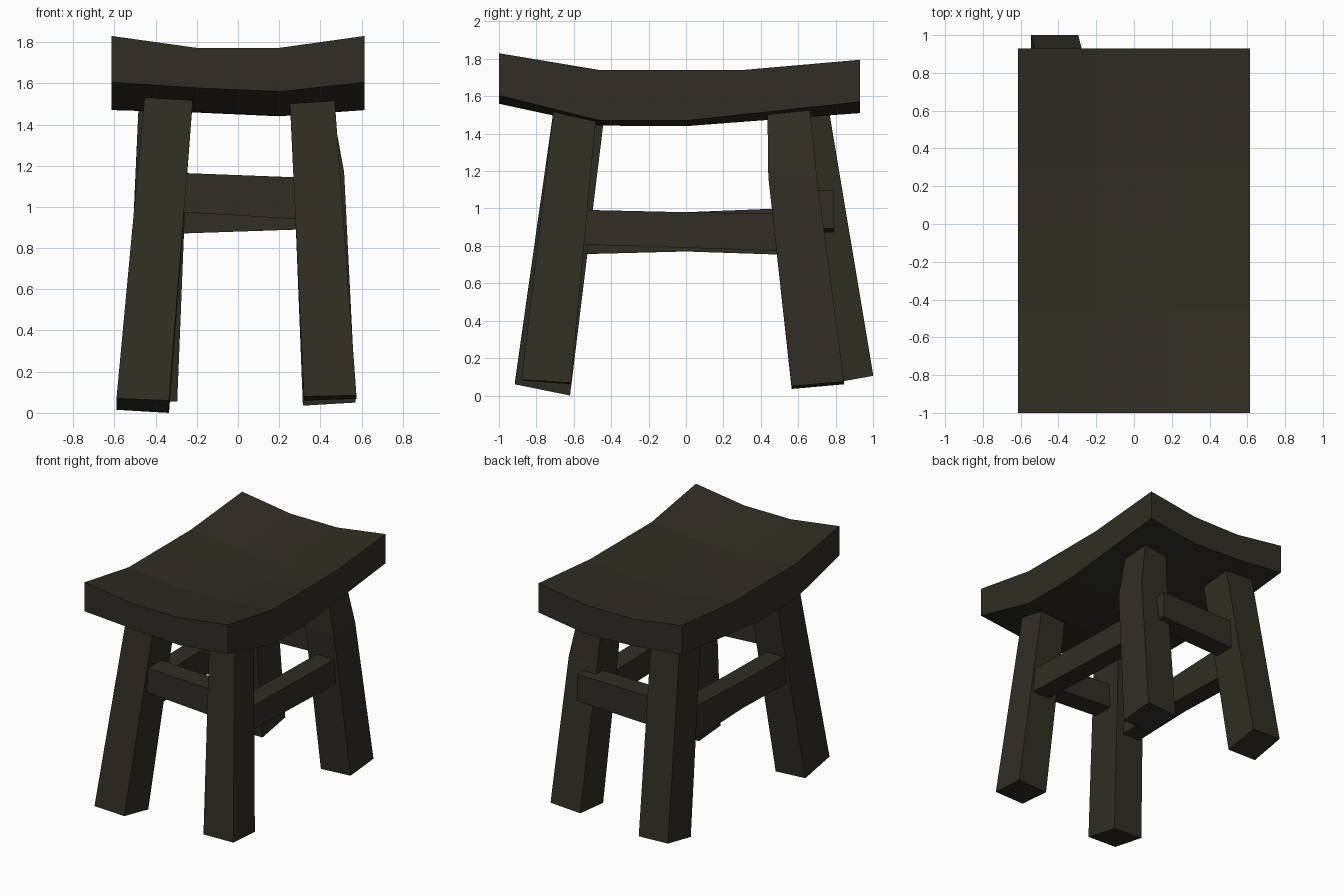
import bpy, bmesh

if "Cube" in bpy.data.objects:
    bpy.data.objects.remove(bpy.data.objects["Cube"])

# One dark stained-wood colour for everything
wood = bpy.data.materials.new("dark wood")
wood.diffuse_color = (0.029, 0.027, 0.017, 1)
wood.use_nodes = True
wood.node_tree.nodes["Principled BSDF"].inputs["Base Color"].default_value = wood.diffuse_color


def finish(name, bm):
    bmesh.ops.recalc_face_normals(bm, faces=bm.faces)
    me = bpy.data.meshes.new(name)
    bm.to_mesh(me)
    bm.free()
    me.materials.append(wood)
    ob = bpy.data.objects.new(name, me)
    bpy.context.collection.objects.link(ob)
    return ob


def loft(name, rings):
    """Skin a closed bar through a list of four-cornered rings."""
    bm = bmesh.new()
    loops = [[bm.verts.new(p) for p in ring] for ring in rings]
    for a, b in zip(loops, loops[1:]):
        for i in range(4):
            j = (i + 1) % 4
            bm.faces.new((a[i], a[j], b[j], b[i]))
    bm.faces.new(loops[0])
    bm.faces.new(loops[-1])
    return finish(name, bm)


def level(x0, x1, y0, y1, z):
    """Horizontal ring for a leg; z is one height or four corner heights."""
    zs = z if isinstance(z, tuple) else (z,) * 4
    return list(zip((x0, x1, x1, x0), (y0, y0, y1, y1), zs))


def rail_x(name, y0, y1, *ends):
    loft(name, [[(x, y0, b), (x, y1, b), (x, y1, t), (x, y0, t)] for x, b, t in ends])


def rail_y(name, x0, x1, *ends):
    loft(name, [[(x0, y, b), (x1, y, b), (x1, y, t), (x0, y, t)] for y, b, t in ends])


# Seat: slab dished both ways, edge and centre heights per row
xs = (-0.615, -0.2, 0.2, 0.615)
rows = [  # y, top edge, top centre, bottom edge, bottom centre
    (-1.0, 1.83, 1.772, 1.605, 1.56),
    (-0.46, 1.74, 1.70, 1.47, 1.443),
    (0.0, 1.74, 1.695, 1.47, 1.44),
    (0.3, 1.74, 1.695, 1.502, 1.463),
    (0.93, 1.795, 1.735, 1.57, 1.51),
]
bm = bmesh.new()
top, bot = [], []
for y, te, tc, be, bc in rows:
    top.append([bm.verts.new((x, y, z)) for x, z in zip(xs, (te, tc, tc, te))])
    bot.append([bm.verts.new((x, y, z)) for x, z in zip(xs, (be, bc + 0.018, bc, be))])
for g in (top, bot):
    for a, b in zip(g, g[1:]):
        for i in range(3):
            bm.faces.new((a[i], a[i + 1], b[i + 1], b[i]))
for r in (0, -1):
    for i in range(3):
        bm.faces.new((top[r][i], top[r][i + 1], bot[r][i + 1], bot[r][i]))
for c in (0, -1):
    for i in range(len(rows) - 1):
        bm.faces.new((top[i][c], top[i + 1][c], bot[i + 1][c], bot[i][c]))
finish("seat", bm)

# Splayed, slightly uneven legs
loft("front_left_leg", [
    level(-0.59, -0.335, -0.915, -0.62, (0.07, 0.06, 0.0, 0.015)),
    level(-0.452, -0.217, -0.705, -0.43, 1.55)])
loft("front_right_leg", [
    level(0.32, 0.575, -0.88, -0.615, (0.08, 0.085, 0.068, 0.06)),
    level(0.25, 0.467, -0.705, -0.475, 1.55)])
loft("back_left_leg", [
    level(-0.545, -0.295, 0.72, 1.0, (0.06, 0.055, 0.105, 0.115)),
    level(-0.48, -0.235, 0.50, 0.76, 1.55)])
loft("back_right_leg", [
    level(0.315, 0.57, 0.565, 0.845, (0.035, 0.05, 0.075, 0.06)),
    level(0.27, 0.515, 0.44, 0.70, 1.17),
    level(0.25, 0.445, 0.435, 0.66, 1.55)])

# Rails joining the legs
rail_x("front_rail", -0.745, -0.58, (-0.36, 0.98, 1.168), (0.38, 0.935, 1.14))
rail_x("back_rail", 0.63, 0.79, (-0.36, 0.868, 1.09), (0.38, 0.893, 1.10))
rail_y("right_rail", 0.35, 0.50, (-0.66, 0.81, 0.995), (0.0, 0.79, 0.98), (0.6, 0.77, 0.97))
rail_y("left_rail", -0.49, -0.34, (-0.66, 0.753, 0.97), (0.0, 0.77, 0.98), (0.75, 0.745, 1.01))
